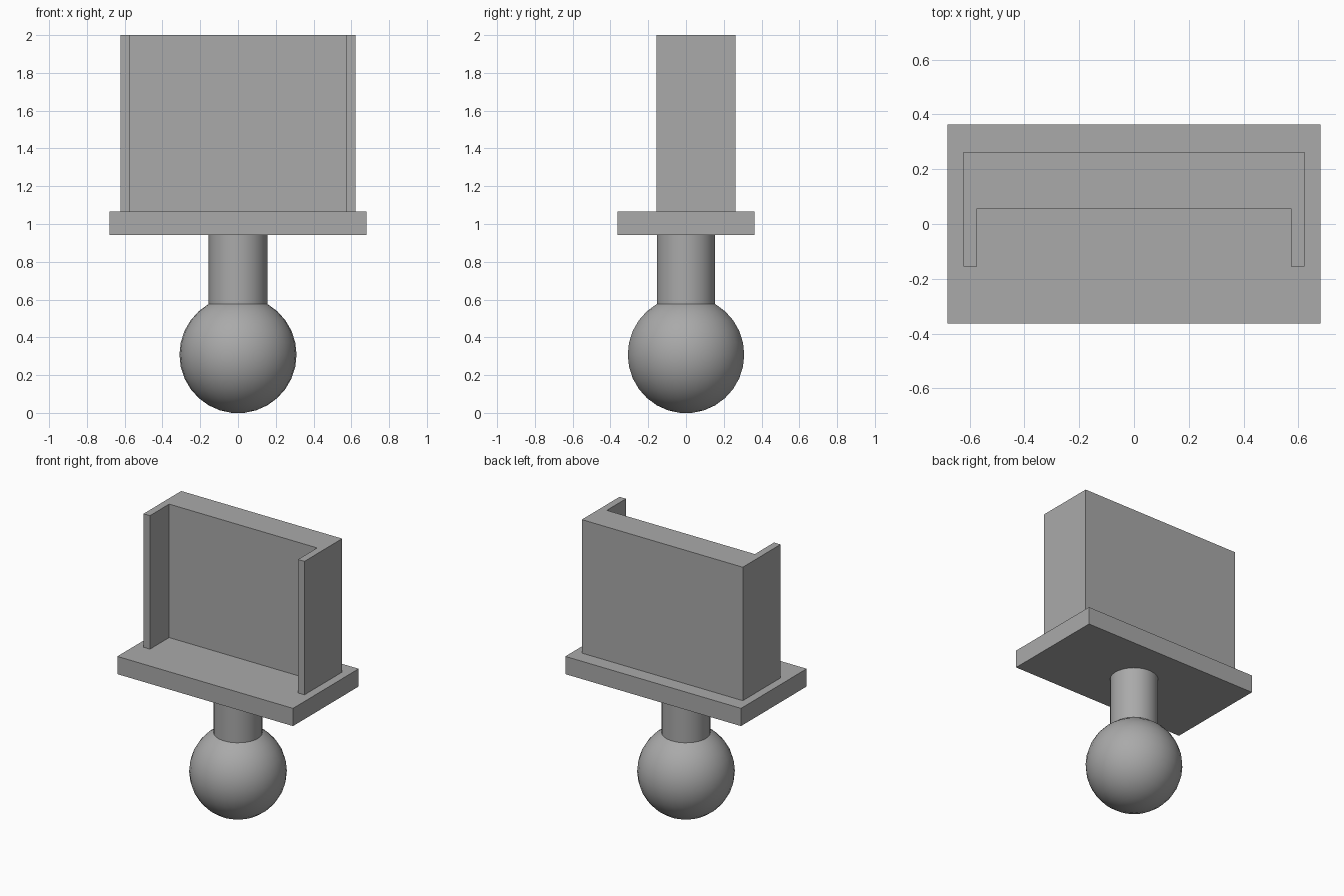
import bpy, bmesh, math
from mathutils import Matrix

cube = bpy.data.objects.get("Cube")
if cube:
    bpy.data.objects.remove(cube, do_unlink=True)

grey = bpy.data.materials.new("plain grey")
grey.use_nodes = True
colour = (0.4, 0.4, 0.4, 1)
grey.diffuse_color = colour
grey.node_tree.nodes["Principled BSDF"].inputs["Base Color"].default_value = colour

SIDES = 30


def finish(name, bm, smooth=False):
    bmesh.ops.recalc_face_normals(bm, faces=bm.faces)
    mesh = bpy.data.meshes.new(name)
    bm.to_mesh(mesh)
    bm.free()
    obj = bpy.data.objects.new(name, mesh)
    bpy.context.collection.objects.link(obj)
    mesh.materials.append(grey)
    if smooth:
        bpy.ops.object.select_all(action='DESELECT')
        obj.select_set(True)
        bpy.context.view_layer.objects.active = obj
        bpy.ops.object.shade_smooth_by_angle(angle=math.radians(35))
    return obj


def prism(name, outline, bottom, top):
    """Extrude a flat outline upwards."""
    bm = bmesh.new()
    face = bm.faces.new([bm.verts.new((x, y, bottom)) for x, y in outline])
    lifted = bmesh.ops.extrude_face_region(bm, geom=[face])["geom"]
    verts = [v for v in lifted if isinstance(v, bmesh.types.BMVert)]
    bmesh.ops.translate(bm, verts=verts, vec=(0, 0, top - bottom))
    return finish(name, bm)


def lathe(name, profile):
    """Stack rings of (radius, height) and cap both ends."""
    bm = bmesh.new()
    rings = []
    for r, z in profile:
        ring = bmesh.ops.create_circle(bm, segments=SIDES, radius=r,
                                       matrix=Matrix.Translation((0, 0, z)) @ Matrix.Rotation(math.pi / 2, 4, 'Z'))
        rings.append(ring["verts"])
    for low, high in zip(rings, rings[1:]):
        for i in range(SIDES):
            j = (i + 1) % SIDES
            bm.faces.new((low[i], low[j], high[j], high[i]))
    bm.faces.new(rings[0])
    bm.faces.new(rings[-1])
    return finish(name, bm, smooth=True)


# Ball with flat poles, and the neck above it
radius, bands = 0.31, SIDES // 2
angles = [math.pi * (i + 0.5) / bands for i in range(bands)]
centre = radius * math.cos(angles[0])
lathe("ball", [(radius * math.sin(a), centre - radius * math.cos(a)) for a in angles])
lathe("neck", [(0.155, 0.5), (0.155, 0.945)])

# Base plate
prism("base_plate", [(-0.68, -0.363), (0.68, -0.363), (0.68, 0.363), (-0.68, 0.363)], 0.942, 1.066)

# Channel: thick back wall with a thin flange on each side
half = [(0.573, 0.057), (0.573, -0.155), (0.623, -0.155), (0.623, 0.262)]
prism("channel", half + [(-x, y) for x, y in reversed(half)], 1.066, 2.0)
